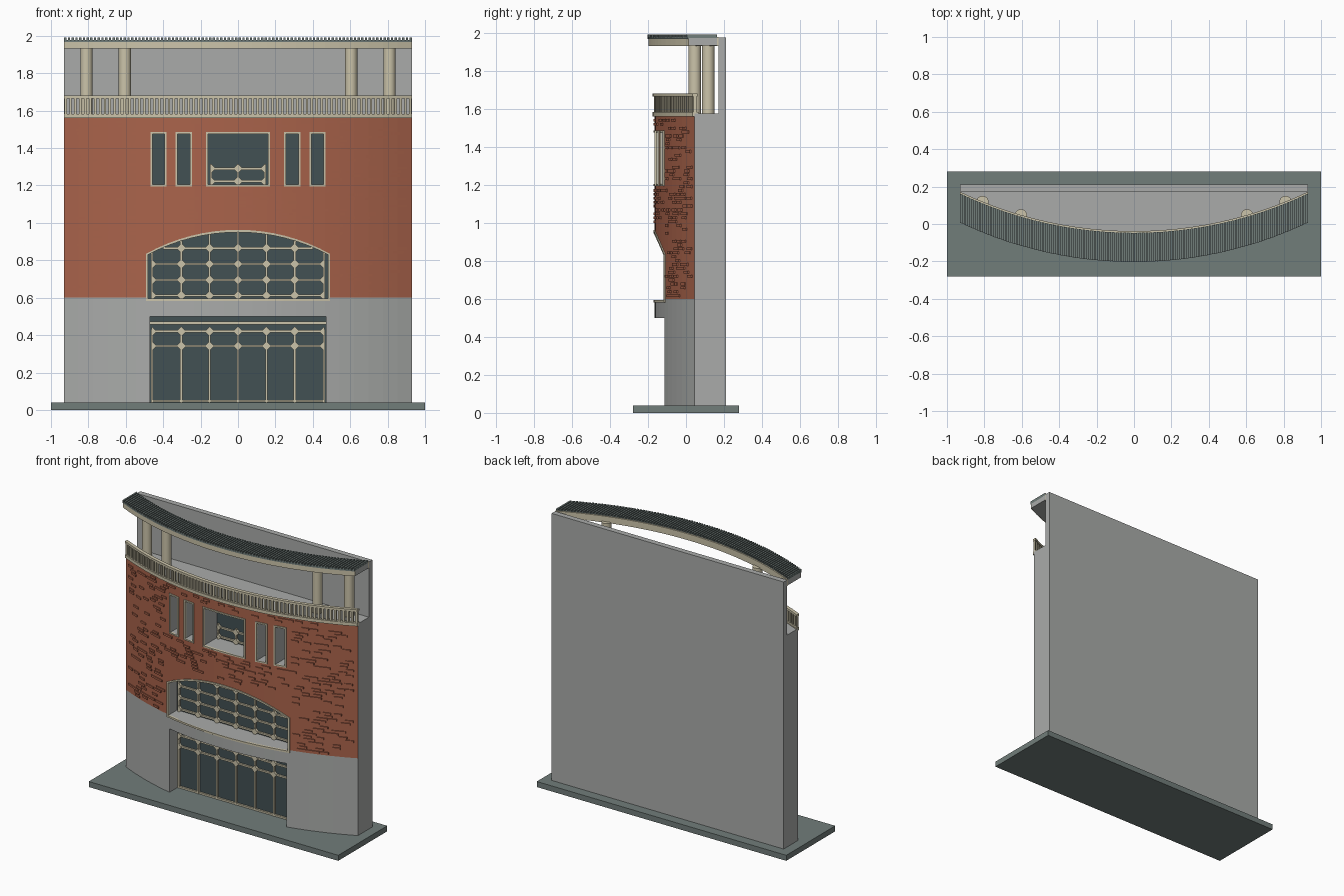
import bpy, bmesh, math, random

if "Cube" in bpy.data.objects:
    bpy.data.objects.remove(bpy.data.objects["Cube"])

random.seed(4)
HALF, SEG = 0.93, 24
RAD = 2.164          # plan radius of the bowed front
GLASS_Y = -0.012


def material(name, rgb):
    m = bpy.data.materials.new(name)
    m.diffuse_color = (*rgb, 1)
    m.use_nodes = True
    m.node_tree.nodes["Principled BSDF"].inputs["Base Color"].default_value = m.diffuse_color
    return m


GREY = material("grey_render", (0.40, 0.41, 0.40))
BRICK = material("red_brick", (0.40, 0.125, 0.07))
CREAM = material("cream_stone", (0.60, 0.55, 0.40))
SLATE = material("slate", (0.165, 0.205, 0.195))
GLASS = material("dark_glass", (0.055, 0.082, 0.088))


def bow(x):
    """Front wall y at a given x."""
    return -0.165 + RAD - math.sqrt(RAD * RAD - x * x)


def finish(name, bm, *mats):
    bmesh.ops.recalc_face_normals(bm, faces=bm.faces)
    me = bpy.data.meshes.new(name)
    bm.to_mesh(me)
    bm.free()
    for m in mats:
        me.materials.append(m)
    ob = bpy.data.objects.new(name, me)
    bpy.context.collection.objects.link(ob)
    return ob


def add_box(bm, x0, x1, y0, y1, z0, z1, curved=False):
    """Box; when curved, y is measured from the bowed front."""
    f = bow if curved else (lambda x: 0)
    v = [bm.verts.new((x, y + f(x), z)) for z in (z0, z1)
         for x, y in ((x0, y0), (x1, y0), (x1, y1), (x0, y1))]
    for q in ((0, 1, 2, 3), (4, 5, 6, 7), (0, 1, 5, 4), (1, 2, 6, 5), (2, 3, 7, 6), (3, 0, 4, 7)):
        bm.faces.new([v[i] for i in q])


def boxes(name, mat, items, curved=False):
    bm = bmesh.new()
    for b in items:
        add_box(bm, *b, curved=curved)
    return finish(name, bm, mat)


def add_prism(bm, pts, y0, y1):
    """Extrude an x-z outline along y."""
    a = [bm.verts.new((x, y0, z)) for x, z in pts]
    b = [bm.verts.new((x, y1, z)) for x, z in pts]
    bm.faces.new(a)
    bm.faces.new(b)
    for i in range(len(pts)):
        j = (i + 1) % len(pts)
        bm.faces.new((a[i], a[j], b[j], b[i]))


def band(name, mat, y0, y1, z0, z1):
    """Rectangular section swept along the bowed front."""
    bm = bmesh.new()
    rings = []
    for i in range(SEG + 1):
        x = -HALF + 2 * HALF * i / SEG
        rings.append([bm.verts.new((x, bow(x) + y, z))
                      for y, z in ((y0, z0), (y1, z0), (y1, z1), (y0, z1))])
    for r, s in zip(rings, rings[1:]):
        for k in range(4):
            bm.faces.new((r[k], r[(k + 1) % 4], s[(k + 1) % 4], s[k]))
    bm.faces.new(rings[0])
    bm.faces.new(rings[-1])
    return finish(name, bm, mat)


def rect(x0, x1, z0, z1):
    return [(x0, z0), (x1, z0), (x1, z1), (x0, z1)]


def arch(hw, z0, spring, top, n=16):
    """Opening with a segmental arched head."""
    h = top - spring
    r = (hw * hw + h * h) / (2 * h)
    t = math.asin(hw / r)
    return [(-hw, z0), (hw, z0)] + [
        (r * math.sin(t - 2 * t * i / n), top - r + r * math.cos(t - 2 * t * i / n))
        for i in range(n + 1)]


def arch_height(x):
    r = (0.48 ** 2 + 0.12 ** 2) / 0.24
    return 0.95 - r + math.sqrt(r * r - x * x)


# openings
door = rect(-0.47, 0.47, 0.04, 0.5)
big_arch = arch(0.48, 0.595, 0.83, 0.95)
upper = [rect(-0.16, 0.16, 1.205, 1.475)]
for s in (-1, 1):
    for c in (0.29, 0.425):
        upper.append(rect(s * c - 0.033, s * c + 0.033, 1.205, 1.475))

# ground plate and rear wall
boxes("base_plate", SLATE, [(-1, 1, -0.28, 0.28, 0, 0.04)])
boxes("rear_wall", GREY, [(-HALF, HALF, 0.17, 0.21, 0.04, 1.975)])

# main body: grey plinth and sides, brick on the upper bowed front
bm = bmesh.new()
plan = [(-HALF + 2 * HALF * i / SEG) for i in range(SEG + 1)]
plan = [(x, bow(x)) for x in plan] + [(HALF, 0.175), (-HALF, 0.175)]
levels = [[bm.verts.new((x, y, z)) for x, y in plan] for z in (0.04, 0.6, 1.575)]
bm.faces.new(levels[0])
bm.faces.new(levels[2])
for k in range(2):
    for i in range(len(plan)):
        j = (i + 1) % len(plan)
        f = bm.faces.new((levels[k][i], levels[k][j], levels[k + 1][j], levels[k + 1][i]))
        f.material_index = 1 if k == 1 and i < SEG else 0
body = finish("building_body", bm, GREY, BRICK)

bm = bmesh.new()
for o in [door, big_arch] + upper:
    add_prism(bm, o, -0.4, -0.005)
cutter = finish("opening_cutter", bm, GREY)
cutter.hide_render = True
mod = body.modifiers.new("openings", "BOOLEAN")
mod.operation, mod.solver, mod.object = "DIFFERENCE", "EXACT", cutter
bpy.context.view_layer.objects.active = body
bpy.ops.object.modifier_apply(modifier=mod.name)
bpy.data.objects.remove(cutter)

# glazing
for name, outs in (("door_glass", [door]), ("arch_glass", [big_arch]), ("upper_glass", upper)):
    bm = bmesh.new()
    for o in outs:
        add_prism(bm, o, GLASS_Y, -0.004)
    finish(name, bm, GLASS)


def surround(name, outs, w):
    """Stone trim around openings, following the bowed wall."""
    bm = bmesh.new()
    for o in outs:
        cx = sum(p[0] for p in o) / len(o)
        x0, x1 = min(p[0] for p in o), max(p[0] for p in o)
        z0, z1 = min(p[1] for p in o), max(p[1] for p in o)
        mx, mz = (x0 + x1) / 2, (z0 + z1) / 2
        sx, sz = 1 + 2 * w / (x1 - x0), 1 + 2 * w / (z1 - z0)
        rings = []
        for i, p in enumerate(o):
            q = o[(i + 1) % len(o)]
            n = max(1, round(abs(q[0] - p[0]) / 0.08))
            for k in range(n):
                x, z = p[0] + (q[0] - p[0]) * k / n, p[1] + (q[1] - p[1]) * k / n
                X, Z = mx + (x - mx) * sx, mz + (z - mz) * sz
                rings.append([bm.verts.new((a, bow(a) + d, b)) for a, b, d in
                              ((x, z, -0.007), (X, Z, -0.007), (X, Z, 0.01), (x, z, 0.01))])
        for i, r in enumerate(rings):
            s = rings[(i + 1) % len(rings)]
            for k in range(4):
                bm.faces.new((r[k], r[(k + 1) % 4], s[(k + 1) % 4], s[k]))
    finish(name, bm, CREAM)


surround("arch_surround", [big_arch], 0.013)
surround("upper_window_surrounds", upper, 0.01)


def lattice(name, xs, zs, z0, top, nodes, w=0.006):
    """Glazing bars with diamond bosses on their crossings."""
    bm = bmesh.new()
    ya, yb = GLASS_Y - 0.014, GLASS_Y + 0.004
    for x in xs:
        add_box(bm, x - w, x + w, ya, yb, z0, top(x))
    for z in zs:
        add_box(bm, xs[0] - w, xs[-1] + w, ya + 0.001, yb, z - w, z + w)
    for x in xs:
        for z in nodes:
            if z < top(x):
                e = 0.026
                l, r = max(x - e, xs[0] - w), min(x + e, xs[-1] + w)
                add_prism(bm, [(l, z), (x, z - e), (r, z), (x, z + e)], ya - 0.003, yb)
    finish(name, bm, CREAM)


cols = [-0.46, -0.303, -0.152, 0, 0.152, 0.303, 0.46]
lattice("door_bars", cols, [0.047, 0.342, 0.42], 0.04, lambda x: 0.425, [0.342, 0.42])
boxes("door_transom", CREAM, [(-0.47, 0.47, GLASS_Y - 0.02, -0.005, 0.458, 0.474)])
lattice("arch_bars", cols, [0.612, 0.695, 0.78, 0.865][:3], 0.595, arch_height,
        [0.612, 0.695, 0.78, 0.865])
boxes("arch_upper_bar", CREAM, [(-0.40, 0.40, GLASS_Y - 0.013, -0.008, 0.859, 0.871)])
lattice("upper_window_bars", [-0.145, 0, 0.145], [1.222, 1.29], 1.205, lambda x: 1.315, [1.222, 1.29])

# scattered projecting bricks, kept clear of the openings
clear = [(-0.53, 0.53, 0.55, 0.99)] + [
    (o[0][0] - 0.06, o[1][0] + 0.06, 1.17, 1.5) for o in upper]
items = []
while len(items) < 330:
    row = random.randrange(46)
    x, z = random.uniform(-0.9, 0.86), 0.61 + row * 0.0205
    if not any(a < x + 0.025 < b and c < z < d for a, b, c, d in clear):
        items.append((x, x + 0.05, -0.007, 0.004, z, z + 0.014))
boxes("projecting_bricks", BRICK, items, curved=True)

# balcony cornice and balustrade
band("balcony_cornice", CREAM, -0.01, 0.02, 1.56, 1.583)
band("balustrade_rail", CREAM, -0.01, 0.016, 1.664, 1.68)
N = 70
boxes("balusters", CREAM, [(x - 0.0065, x + 0.0065, -0.004, 0.01, 1.58, 1.666) for x in
      [-0.922 + 1.844 * i / N for i in range(N + 1)]], curved=True)

# columns
for x in (-0.81, -0.605, 0.605, 0.81):
    bpy.ops.mesh.primitive_cylinder_add(vertices=20, radius=0.033, depth=0.37,
                                        location=(x, bow(x) + 0.045 + 0.08 - 0.04 + 0.04, 1.755))
    col = bpy.context.object
    col.name = "column"
    col.data.materials.append(CREAM)
    bpy.ops.object.shade_smooth_by_angle()

# curved canopy with stone fascias and ribbed slate covering
band("canopy_slab", GREY, -0.028, 0.118, 1.933, 1.972)
band("canopy_front_fascia", CREAM, -0.033, -0.028, 1.932, 1.968)
band("canopy_rear_fascia", CREAM, 0.118, 0.127, 1.932, 1.978)
band("canopy_slates", SLATE, -0.037, 0.118, 1.968, 1.979)
N = 93
boxes("slate_ribs", SLATE, [(x - 0.006, x + 0.006, -0.038, 0.118, 1.975, 1.99) for x in
      [-0.923 + 1.846 * i / N for i in range(N + 1)]], curved=True)
